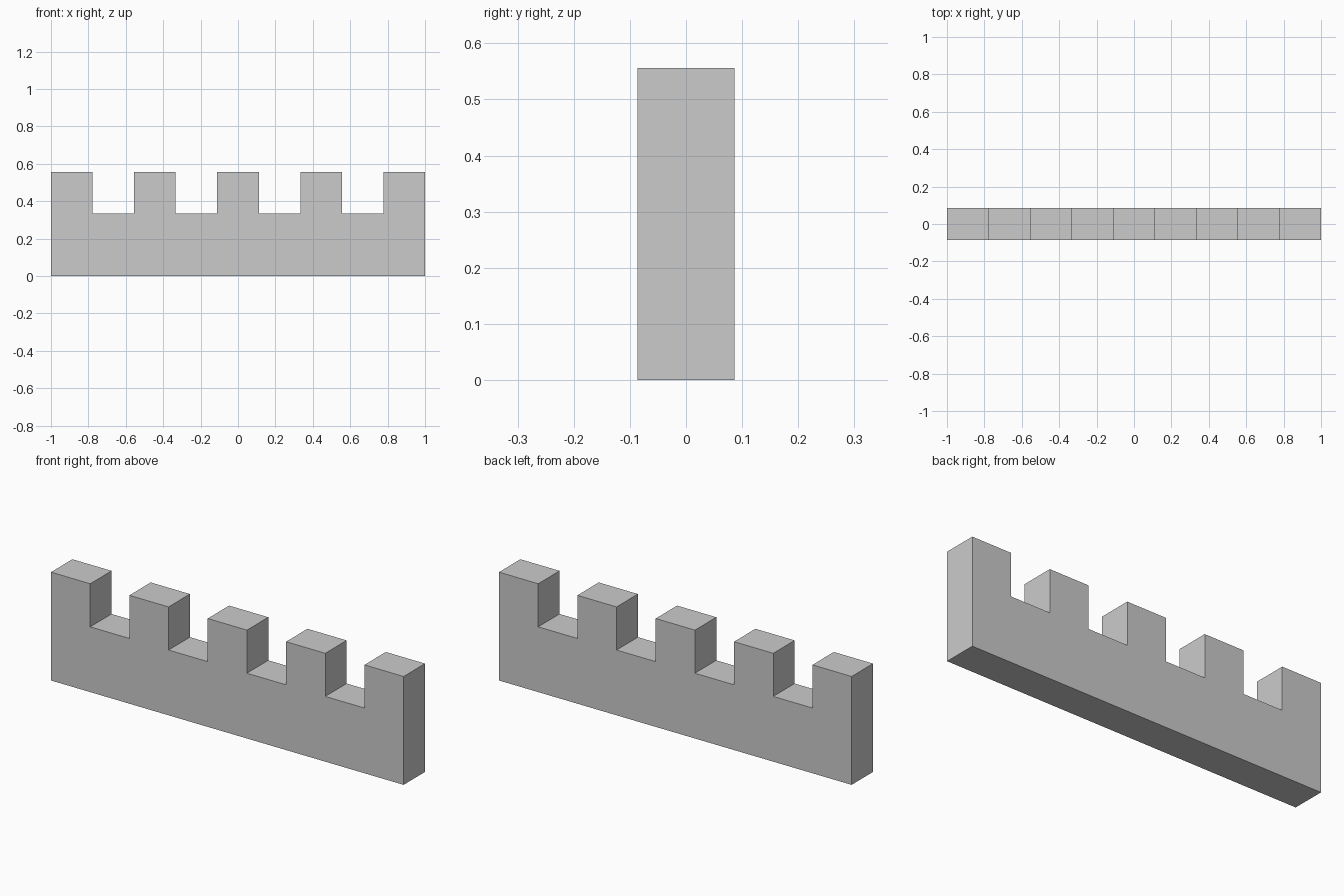
import bpy
import bmesh

if "Cube" in bpy.data.objects:
    bpy.data.objects.remove(bpy.data.objects["Cube"])

SEGMENTS = 9             # alternating merlons and gaps
STEP = 2 / SEGMENTS
TOP = 0.5556
NOTCH = 0.3345
HALF_DEPTH = 0.0865

# Battlement outline in the xz plane, stepping up and down along the top
outline = [(1, 0), (-1, 0)]
for i in range(SEGMENTS):
    z = TOP if i % 2 == 0 else NOTCH
    outline += [(-1 + i * STEP, z), (-1 + (i + 1) * STEP, z)]

# Extrude the outline through the wall thickness
bm = bmesh.new()
face = bm.faces.new([bm.verts.new((x, -HALF_DEPTH, z)) for x, z in outline])
extruded = bmesh.ops.extrude_face_region(bm, geom=[face], use_keep_orig=True)
moved = [g for g in extruded["geom"] if isinstance(g, bmesh.types.BMVert)]
bmesh.ops.translate(bm, verts=moved, vec=(0, 2 * HALF_DEPTH, 0))
bmesh.ops.recalc_face_normals(bm, faces=bm.faces[:])

mesh = bpy.data.meshes.new("battlement_wall")
bm.to_mesh(mesh)
bm.free()
wall = bpy.data.objects.new("battlement_wall", mesh)
bpy.context.collection.objects.link(wall)
